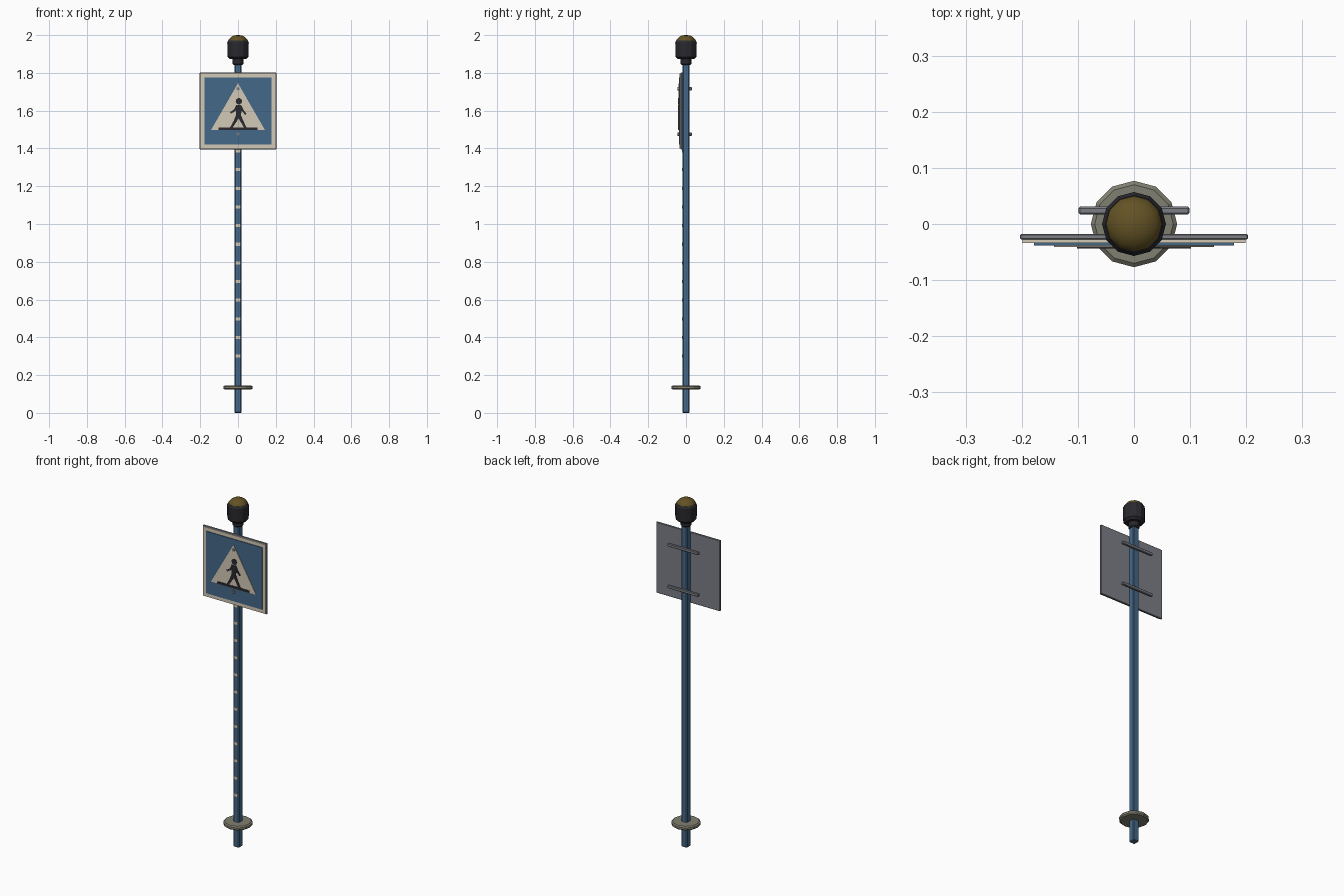
import bpy, bmesh, math

if "Cube" in bpy.data.objects:
    bpy.data.objects.remove(bpy.data.objects["Cube"])


def mat(name, r, g, b):
    m = bpy.data.materials.new(name)
    m.diffuse_color = (r, g, b, 1)
    m.use_nodes = True
    m.node_tree.nodes["Principled BSDF"].inputs["Base Color"].default_value = m.diffuse_color
    return m


BLUE = mat("sign blue", .06, .14, .25)
WHITE = mat("warm white", .65, .58, .46)
GREY = mat("metal grey", .20, .21, .235)
BLACK = mat("dark plastic", .022, .022, .028)
AMBER = mat("amber lens", .125, .085, .018)
STONE = mat("base flange grey", .22, .215, .165)


def finish(name, bm, material, bevel=0):
    bmesh.ops.recalc_face_normals(bm, faces=bm.faces)
    me = bpy.data.meshes.new(name)
    bm.to_mesh(me)
    bm.free()
    ob = bpy.data.objects.new(name, me)
    bpy.context.collection.objects.link(ob)
    me.materials.append(material)
    if bevel:
        mod = ob.modifiers.new("bevel", 'BEVEL')
        mod.width, mod.segments = bevel, 1
    return ob


def box(name, material, x, y, z, bevel=0):
    """Box from (min, max) pairs."""
    bm = bmesh.new()
    bmesh.ops.create_cube(bm, size=1)
    for v in bm.verts:
        v.co = [sum(r) / 2 + c * (r[1] - r[0]) for c, r in zip(v.co, (x, y, z))]
    return finish(name, bm, material, bevel)


def plates(name, material, outlines, y0, y1):
    """Flat (x, z) outlines extruded along y."""
    bm = bmesh.new()
    for pts in outlines:
        f = bm.faces.new([bm.verts.new((x, y1, z)) for x, z in pts])
        r = bmesh.ops.extrude_face_region(bm, geom=[f])
        for v in r["geom"]:
            if isinstance(v, bmesh.types.BMVert):
                v.co.y = y0
    return finish(name, bm, material)


def lathe(name, material, profile, n=12):
    """Turn an (r, z) profile round the z axis and cap both ends."""
    bm = bmesh.new()
    rings = [[bm.verts.new((r * math.sin(2 * math.pi * i / n),
                            r * math.cos(2 * math.pi * i / n), z))
              for i in range(n)] for r, z in profile]
    for a, b in zip(rings, rings[1:]):
        for i in range(n):
            j = (i + 1) % n
            bm.faces.new((a[i], a[j], b[j], b[i]))
    bm.faces.new(rings[0])
    bm.faces.new(rings[-1])
    return finish(name, bm, material)


def disc(cx, cz, r, n=10):
    return [(cx + r * math.cos(2 * math.pi * i / n),
             cz + r * math.sin(2 * math.pi * i / n)) for i in range(n)]


def limb(a, b, wa, wb):
    """Tapered strip from a to b."""
    dx, dz = b[0] - a[0], b[1] - a[1]
    d = math.hypot(dx, dz)
    nx, nz = -dz / d / 2, dx / d / 2
    return [(a[0] + nx * wa, a[1] + nz * wa), (b[0] + nx * wb, b[1] + nz * wb),
            (b[0] - nx * wb, b[1] - nz * wb), (a[0] - nx * wa, a[1] - nz * wa)]


# Square pole with chamfered edges, and flange near its foot
box("pole", BLUE, (-.018, .018), (-.018, .018), (0, 1.86), .004)
lathe("base_flange", STONE, [(.070, .123), (.077, .129), (.077, .140), (.070, .146)])

# Reflective marks down the front of the pole
for i in range(12):
    z = .30 + i * .0988
    box(f"pole_mark_{i + 1}", WHITE, (-.012, .012), (-.020, -.017), (z - .008, z + .008))

# Sign panel in layers
ZC = 1.598
box("sign_back", GREY, (-.203, .203), (-.028, -.018), (ZC - .203, ZC + .203), .002)
box("sign_border", WHITE, (-.199, .199), (-.034, -.027), (ZC - .199, ZC + .199))
box("sign_field", BLUE, (-.178, .178), (-.038, -.033), (ZC - .178, ZC + .178))
plates("sign_triangle", WHITE, [[(-.143, 1.497), (.143, 1.497), (0, 1.745)]], -.041, -.037)

# Walking figure on the triangle
figure = [
    disc(.005, 1.650, .017),
    [(-.010, 1.630), (.016, 1.630), (.019, 1.600), (.014, 1.562), (-.012, 1.562), (-.010, 1.600)],
    limb((-.004, 1.625), (-.020, 1.598), .014, .011),
    limb((-.018, 1.602), (-.040, 1.588), .011, .009),
    limb((.012, 1.625), (.026, 1.598), .014, .011),
    limb((.024, 1.602), (.042, 1.580), .011, .009),
    limb((-.002, 1.572), (-.016, 1.542), .020, .015),
    limb((-.014, 1.546), (-.037, 1.508), .015, .012),
    limb((.006, 1.572), (.022, 1.542), .020, .015),
    limb((.020, 1.546), (.040, 1.508), .015, .012),
]
plates("walking_figure", BLACK, figure, -.0435, -.040)
box("ground_bar", BLACK, (-.102, .102), (-.0435, -.040), (1.497, 1.510))

# Rear clamps and front bolts
for label, z in (("upper", 1.716), ("lower", 1.476)):
    box(label + "_clamp", GREY, (-.099, .099), (.017, .031), (z - .009, z + .009), .003)
    plates(label + "_bolt", GREY, [disc(0, z, .009, 8)], -.044, -.036)

# Warning lamp: collar, housing and lens
lathe("lamp_collar", BLACK, [(.024, 1.842), (.029, 1.848), (.029, 1.876)])
lathe("lamp_housing", BLACK, [(.044, 1.873), (.056, 1.885), (.057, 1.962), (.051, 1.972)])
lens = lathe("lamp_lens", AMBER, [(.052, 1.962), (.049, 1.976), (.039, 1.988),
                                  (.023, 1.997), (.006, 2.0)])
bpy.context.view_layer.objects.active = lens
lens.select_set(True)
bpy.ops.object.shade_smooth_by_angle(angle=math.radians(40))
